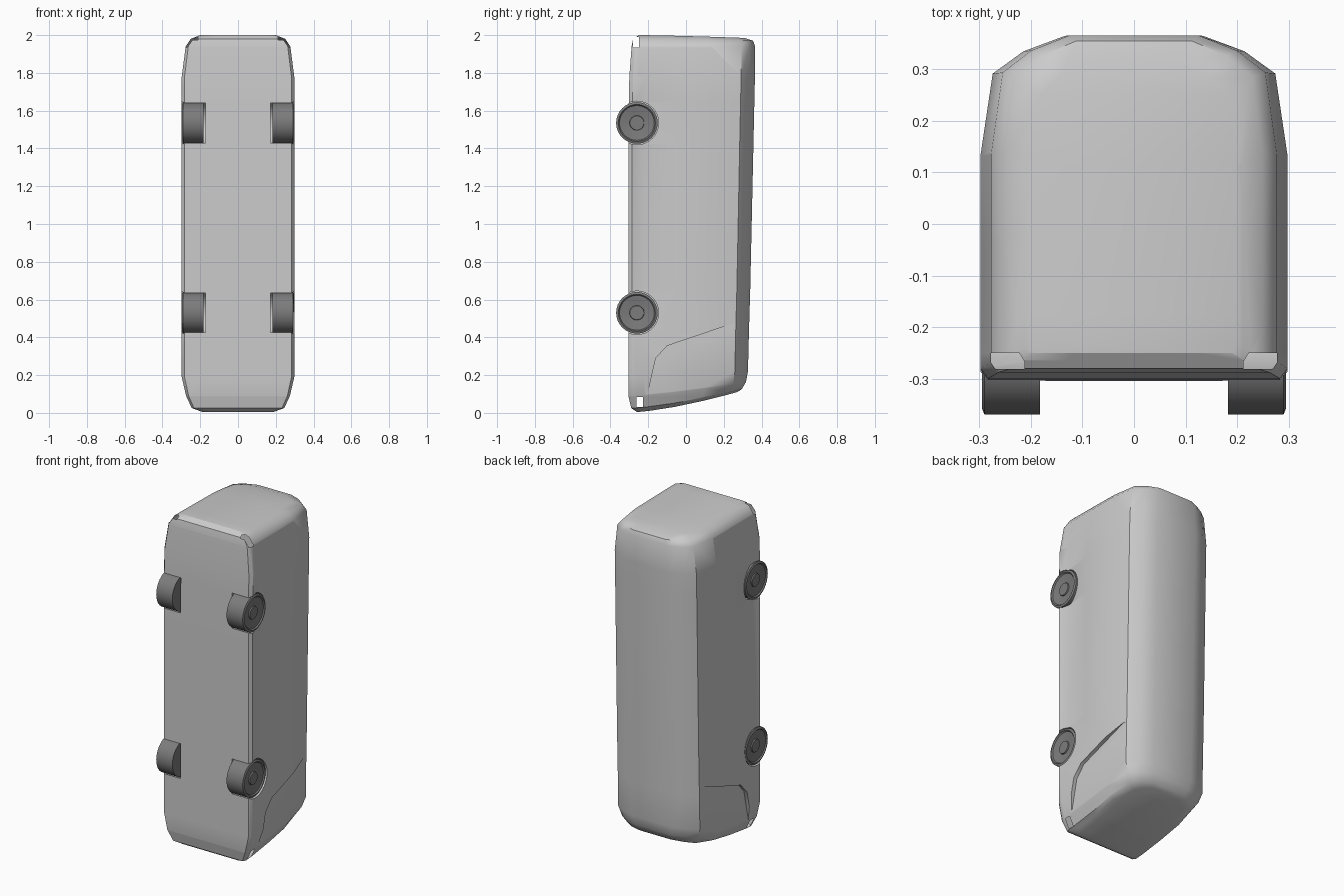
import bpy, bmesh, math
from mathutils import Vector

cube = bpy.data.objects.get("Cube")
if cube:
    bpy.data.objects.remove(cube, do_unlink=True)


def material(name, v):
    m = bpy.data.materials.new(name)
    m.use_nodes = True
    m.diffuse_color = (v, v, v, 1)
    m.node_tree.nodes["Principled BSDF"].inputs["Base Color"].default_value = (v, v, v, 1)
    return m


paint = material("light grey paint", 0.6)
rubber = material("dark grey rubber", 0.2)


def make_object(name, bm, mat=None):
    bmesh.ops.recalc_face_normals(bm, faces=bm.faces)
    me = bpy.data.meshes.new(name)
    bm.to_mesh(me)
    bm.free()
    ob = bpy.data.objects.new(name, me)
    bpy.context.collection.objects.link(ob)
    if mat:
        me.materials.append(mat)
    return ob


def smooth(ob, degrees):
    bpy.ops.object.select_all(action='DESELECT')
    ob.select_set(True)
    bpy.context.view_layer.objects.active = ob
    bpy.ops.object.shade_smooth_by_angle(angle=math.radians(degrees))


# Half cross-section: share of half width, share of height from floor to roof
SECTION = [(0.58, 0), (0.95, 0), (1, 0.03), (1, 0.13), (1, 0.38), (1, 0.65),
           (0.92, 0.89), (0.72, 0.955), (0.45, 1)]
GROOVE = 3

# Stations nose to tail: z at floor, z at roof, half width, floor y, roof y, side groove
STATIONS = [
    (0.005, 0.11, 0.19, -0.26, 0.27, 0),
    (0.025, 0.125, 0.245, -0.29, 0.295, 0),
    (0.09, 0.165, 0.275, -0.305, 0.318, 0),
    (0.19, 0.22, 0.298, -0.305, 0.328, 0),
    (0.42, 0.42, 0.298, -0.305, 0.333, 0),
    (0.65, 0.65, 0.298, -0.305, 0.34, 0.04),
    (1.42, 1.42, 0.298, -0.305, 0.357, 0.09),
    (1.65, 1.65, 0.298, -0.303, 0.362, 0.06),
    (1.78, 1.78, 0.298, -0.3, 0.365, 0),
    (1.94, 1.94, 0.277, -0.288, 0.366, 0),
    (1.98, 1.97, 0.25, -0.28, 0.355, 0),
    (2.0, 1.985, 0.2, -0.25, 0.31, 0),
]


def ring(bm, z_low, z_high, width, y_low, y_high, groove):
    half = []
    for i, (sx, t) in enumerate(SECTION):
        x = width * (sx - (groove if i == GROOVE else 0))
        half.append(Vector((x, y_low + t * (y_high - y_low),
                            z_low + (z_high - z_low) * t ** 1.4)))
    mirrored = [Vector((-p.x, p.y, p.z)) for p in reversed(half)]
    return [bm.verts.new(p) for p in half + mirrored]


# Body shell lofted through the stations, capped with cross strips
bm = bmesh.new()
rings = [ring(bm, *s) for s in STATIONS]
n = len(rings[0])
for a, b in zip(rings, rings[1:]):
    for i in range(n):
        j = (i + 1) % n
        bm.faces.new((a[i], a[j], b[j], b[i]))
for r in (rings[0], rings[-1]):
    for i in range(len(SECTION) - 1):
        bm.faces.new((r[i], r[i + 1], r[n - 2 - i], r[n - 1 - i]))
body = make_object("body", bm, paint)


def prism(name, outline, x0, x1):
    """Prism along x from a (y, z) outline."""
    bm = bmesh.new()
    face = bm.faces.new([bm.verts.new((x0, y, z)) for y, z in outline])
    out = bmesh.ops.extrude_face_region(bm, geom=[face])
    moved = [v for v in out["geom"] if isinstance(v, bmesh.types.BMVert)]
    bmesh.ops.translate(bm, verts=moved, vec=(x1 - x0, 0, 0))
    return make_object(name, bm)


def circle(cy, cz, r, count=32):
    return [(cy + r * math.cos(a), cz + r * math.sin(a))
            for a in (2 * math.pi * k / count for k in range(count))]


# Recessed side windows and wheel arches
WINDOW = [(-0.21, 0.07), (-0.16, 0.29), (-0.1, 0.355), (0.24, 0.47),
          (0.285, 0.46), (0.32, 0.1)]
AXLES = {"front": 0.53, "rear": 1.535}
WHEEL_Y = -0.26
cutters = []
for side in (1, -1):
    cutters.append(prism("window_cutter", WINDOW, side * 0.276, side * 0.4))
    for z in AXLES.values():
        cutters.append(prism("arch_cutter", circle(WHEEL_Y, z, 0.115),
                             side * 0.172, side * 0.4))
for c in cutters:
    c.hide_render = True
    mod = body.modifiers.new("cut", 'BOOLEAN')
    mod.operation = 'DIFFERENCE'
    mod.solver = 'EXACT'
    mod.object = c
bpy.context.view_layer.update()
graph = bpy.context.evaluated_depsgraph_get()
cut_mesh = bpy.data.meshes.new_from_object(body.evaluated_get(graph))
body.modifiers.clear()
body.data = cut_mesh
body.data.materials.clear()
body.data.materials.append(paint)
for c in cutters:
    bpy.data.objects.remove(c, do_unlink=True)


def open_light(bm, low, high):
    """Open a lamp hole in the shell on both sides (bounds on |x|, y, z)."""
    def near(f):
        c = f.calc_center_median()
        return abs(c.z - low[2]) < 0.12 and c.y < 0.1
    for axis in range(3):
        for value in (low[axis], high[axis]):
            for s in ((1, -1) if axis == 0 else (1,)):
                co, no = Vector(), Vector()
                co[axis], no[axis] = s * value, 1
                faces = [f for f in bm.faces if near(f)]
                geom = faces + list({e for f in faces for e in f.edges}) \
                    + list({v for f in faces for v in f.verts})
                bmesh.ops.bisect_plane(bm, geom=geom, plane_co=co, plane_no=no)
    gone = []
    for f in bm.faces:
        c = f.calc_center_median()
        p = (abs(c.x), c.y, c.z)
        if all(low[k] < p[k] < high[k] for k in range(3)):
            gone.append(f)
    bmesh.ops.delete(bm, geom=gone, context='FACES')


# Lamp openings at nose and tail corners
bm = bmesh.new()
bm.from_mesh(body.data)
open_light(bm, (0.22, -0.262, 0.03), (0.32, -0.228, 0.085))
open_light(bm, (0.212, -0.281, 1.935), (0.32, -0.25, 1.99))
bm.to_mesh(body.data)
bm.free()
smooth(body, 42)

# Wheels: lathed tyre with dished face and hub
TYRE = [(0, 0.288), (0.037, 0.288), (0.039, 0.281), (0.092, 0.288), (0.098, 0.295),
        (0.11, 0.29), (0.11, 0.182), (0, 0.182)]
for axle, z in AXLES.items():
    for side, label in ((1, "left"), (-1, "right")):
        bm = bmesh.new()
        vs = [bm.verts.new((side * x, r, 0)) for r, x in TYRE]
        edges = [bm.edges.new(p) for p in zip(vs, vs[1:])]
        bmesh.ops.spin(bm, geom=vs + edges, cent=(0, 0, 0), axis=(1, 0, 0),
                       angle=2 * math.pi, steps=32, use_duplicate=False)
        bmesh.ops.remove_doubles(bm, verts=bm.verts, dist=0.0005)
        wheel = make_object(f"{axle}_{label}_wheel", bm, rubber)
        wheel.location = (0, WHEEL_Y, z)
        smooth(wheel, 35)
